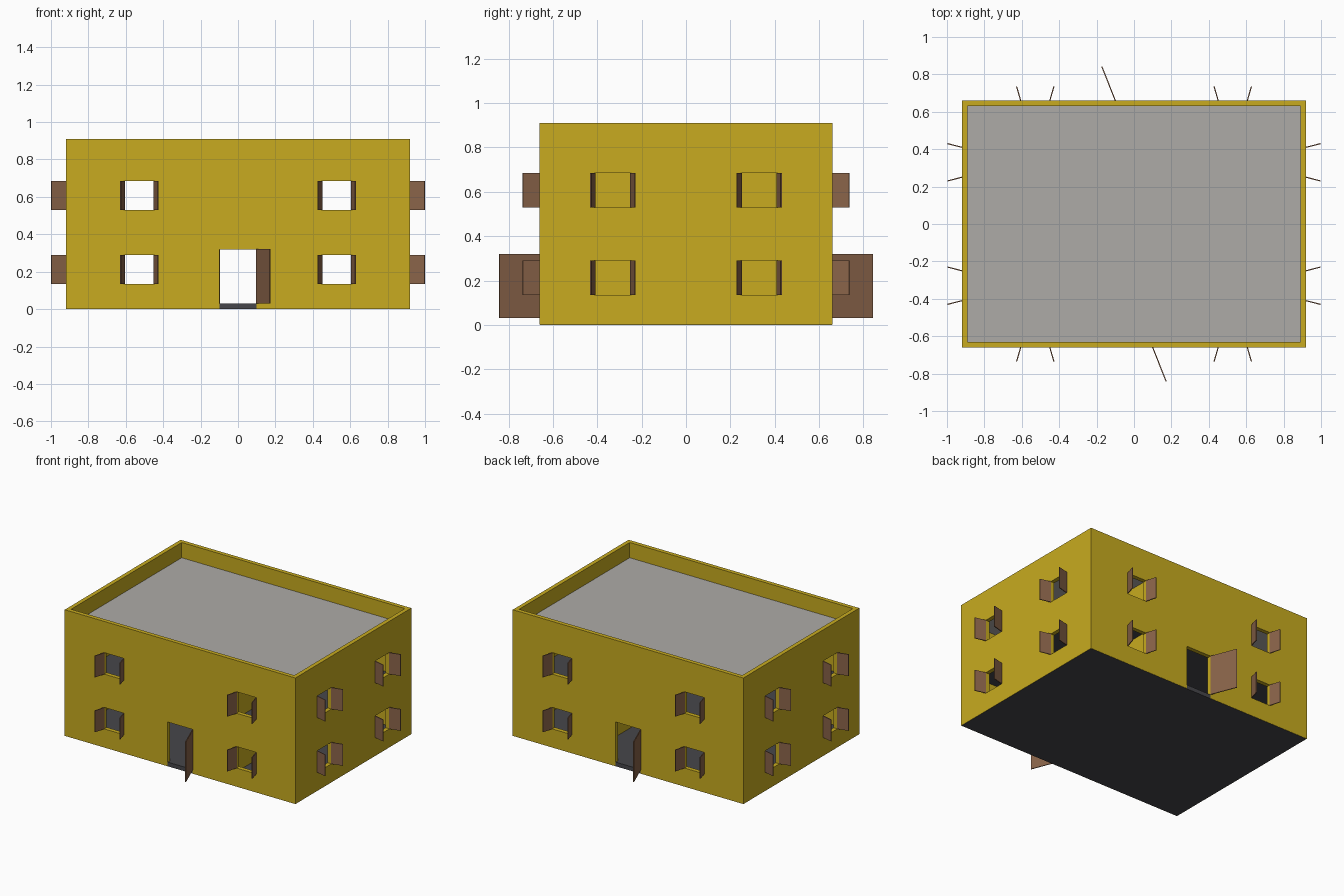
import bpy, bmesh, math
from mathutils import Matrix, Vector

if "Cube" in bpy.data.objects:
    bpy.data.objects.remove(bpy.data.objects["Cube"])


def material(name, rgb):
    m = bpy.data.materials.new(name)
    m.diffuse_color = (*rgb, 1)
    m.use_nodes = True
    m.node_tree.nodes["Principled BSDF"].inputs["Base Color"].default_value = m.diffuse_color
    return m


YELLOW = material("yellow plaster", (0.58, 0.41, 0.014))
BROWN = material("brown wood", (0.25, 0.125, 0.066))
GREY = material("grey roof", (0.42, 0.41, 0.39))
DARK = material("dark floor", (0.062, 0.062, 0.07))


def boxes(name, specs, mat=None):
    """One object from boxes given as (min corner, max corner)."""
    bm = bmesh.new()
    for lo, hi in specs:
        lo, hi = Vector(lo), Vector(hi)
        bmesh.ops.create_cube(bm, size=1, matrix=Matrix.Translation((lo + hi) / 2)
                              @ Matrix.Diagonal((*(hi - lo), 1)))
    me = bpy.data.meshes.new(name)
    bm.to_mesh(me)
    bm.free()
    if mat:
        me.materials.append(mat)
    ob = bpy.data.objects.new(name, me)
    bpy.context.collection.objects.link(ob)
    return ob


def cut(ob, cutter):
    cutter.hide_render = True
    mod = ob.modifiers.new("cut", 'BOOLEAN')
    mod.object, mod.operation, mod.solver = cutter, 'DIFFERENCE', 'EXACT'
    bpy.context.view_layer.objects.active = ob
    bpy.ops.object.modifier_apply(modifier=mod.name)
    bpy.data.objects.remove(cutter)


def leaf(name, hinge, tip, z0, z1, t=0.006):
    """Thin upright board from hinge to tip (plan points)."""
    d = Vector(tip) - Vector(hinge)
    ob = boxes(name, [((0, -t / 2, 0), (d.length, t / 2, z1 - z0))], BROWN)
    ob.location = (*hinge, z0)
    ob.rotation_euler.z = math.atan2(d.y, d.x)


X, Y, H, T = 0.92, 0.66, 0.91, 0.03
STOREYS = [(0.135, 0.29), (0.53, 0.685)]

# openings and the shutters and doors that hang beside them
openings = []
for s in (-1, 1):
    openings.append(((-0.1, s * Y - 0.1, -0.1), (0.1, s * Y + 0.1, 0.32)))
    leaf("door", (-s * 0.1, s * Y), (-s * 0.172, s * 0.842), 0.03, 0.32)
    for z0, z1 in STOREYS:
        for side in (-1, 1):
            c = side * 0.528
            openings.append(((c - 0.078, s * Y - 0.1, z0), (c + 0.078, s * Y + 0.1, z1)))
            d = side * 0.33
            openings.append(((s * X - 0.1, d - 0.08, z0), (s * X + 0.1, d + 0.08, z1)))
            for e in (-1, 1):
                leaf("shutter", (c + e * 0.078, s * Y), (c + e * 0.1, s * 0.736), z0, z1)
                leaf("side_shutter", (s * X, d + e * 0.08), (s * 0.998, d + e * 0.1), z0, z1)

# outer walls: hollowed block with openings cut through
walls = boxes("outer_walls", [((-X, -Y, 0.001), (X, Y, H))], YELLOW)
cut(walls, boxes("hollow", [((-X + T, -Y + T, -0.2), (X - T, Y - T, 1.2))]))
cut(walls, boxes("opening_cutters", openings))

# floors and roof
i, j = X - T, Y - T
boxes("ground_floor", [((-X + 0.002, -Y + 0.002, 0), (X - 0.002, Y - 0.002, 0.03))], DARK)
boxes("upper_floor", [((-i, -j, 0.385), (i, j, 0.415))], DARK)
boxes("roof_slab", [((-i, -j, 0.77), (i, j, 0.80))], GREY)

# partition walls, one per storey
boxes("partition", [((0.325, -j, 0.03), (0.355, j, 0.385)),
                    ((0.325, -j, 0.415), (0.355, j, 0.77))], YELLOW)
